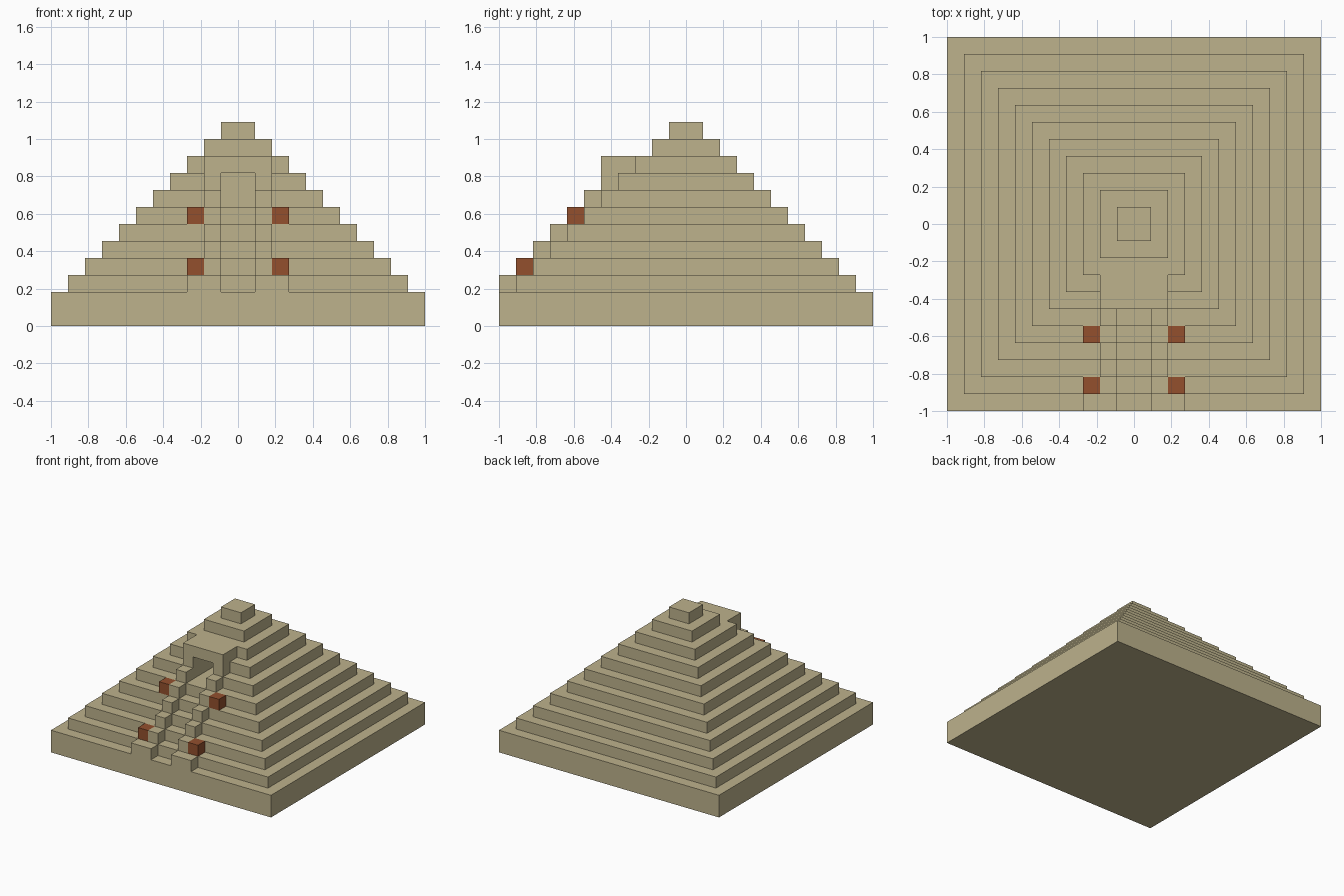
import bpy
import bmesh

cube = bpy.data.objects.get("Cube")
if cube:
    bpy.data.objects.remove(cube, do_unlink=True)

U = 1 / 11          # one building block
TIERS = 11


def make_material(name, color):
    mat = bpy.data.materials.new(name)
    mat.use_nodes = True
    mat.diffuse_color = (*color, 1)
    mat.node_tree.nodes["Principled BSDF"].inputs["Base Color"].default_value = (*color, 1)
    return mat


sandstone = make_material("sandstone", (0.508, 0.445, 0.262))
terracotta = make_material("terracotta", (0.292, 0.080, 0.027))


def add_object(name, bm, mat):
    bmesh.ops.recalc_face_normals(bm, faces=bm.faces)
    mesh = bpy.data.meshes.new(name)
    bm.to_mesh(mesh)
    bm.free()
    mesh.materials.append(mat)
    obj = bpy.data.objects.new(name, mesh)
    bpy.context.collection.objects.link(obj)
    return obj


def box(name, xs, ys, zs, mat=sandstone):
    """Box spanning the given ranges, in block units."""
    bm = bmesh.new()
    bmesh.ops.create_cube(bm, size=1)
    for v in bm.verts:
        for axis, (low, high) in enumerate((xs, ys, zs)):
            v.co[axis] = (high if v.co[axis] > 0 else low) * U
    return add_object(name, bm, mat)


# Stepped body: square rings up the staircase profile, bridged and capped
bm = bmesh.new()
rings = []
for k in range(TIERS):
    half = TIERS - k
    for z in (k + 1 if k else 0, k + 2):
        rings.append([bm.verts.new((sx * half * U, sy * half * U, z * U))
                      for sx, sy in ((-1, -1), (1, -1), (1, 1), (-1, 1))])
for low, high in zip(rings, rings[1:]):
    for i in range(4):
        j = (i + 1) % 4
        bm.faces.new((low[i], low[j], high[j], high[i]))
bm.faces.new(rings[0][::-1])
bm.faces.new(rings[-1])
body = add_object("stepped_body", bm, sandstone)

# Doorway passage cut into the body
cutter = box("doorway_cutter", (-1, 1), (-5.5, -2), (7, 9))
cutter.hide_render = True
cut = body.modifiers.new("doorway", "BOOLEAN")
cut.operation = "DIFFERENCE"
cut.solver = "EXACT"
cut.object = cutter
bpy.context.view_layer.objects.active = body
bpy.ops.object.modifier_apply(modifier=cut.name)
bpy.data.objects.remove(cutter, do_unlink=True)

for side, s in (("left", 1), ("right", -1)):
    def span(a, b):
        return sorted((a * s, b * s))

    # Stair walls, one block per tier, with a wider foot
    for k in range(6):
        box(f"{side}_stair_wall_{k + 1}", span(1, 2 if k else 3),
            (k - 11, k - 10), (k + 2, k + 3))

    # Door post
    box(f"{side}_door_post", span(1, 2), (-5, -4), (8, 9))

    # Coloured blocks beside the stairs
    for name, k in (("lower", 1), ("upper", 4)):
        box(f"{side}_{name}_accent_block", span(2, 3),
            (k - 11, k - 10), (k + 2, k + 3), terracotta)

# Porch roof joining the upper tier
box("porch_roof", (-2, 2), (-5, -3), (9, 10))
